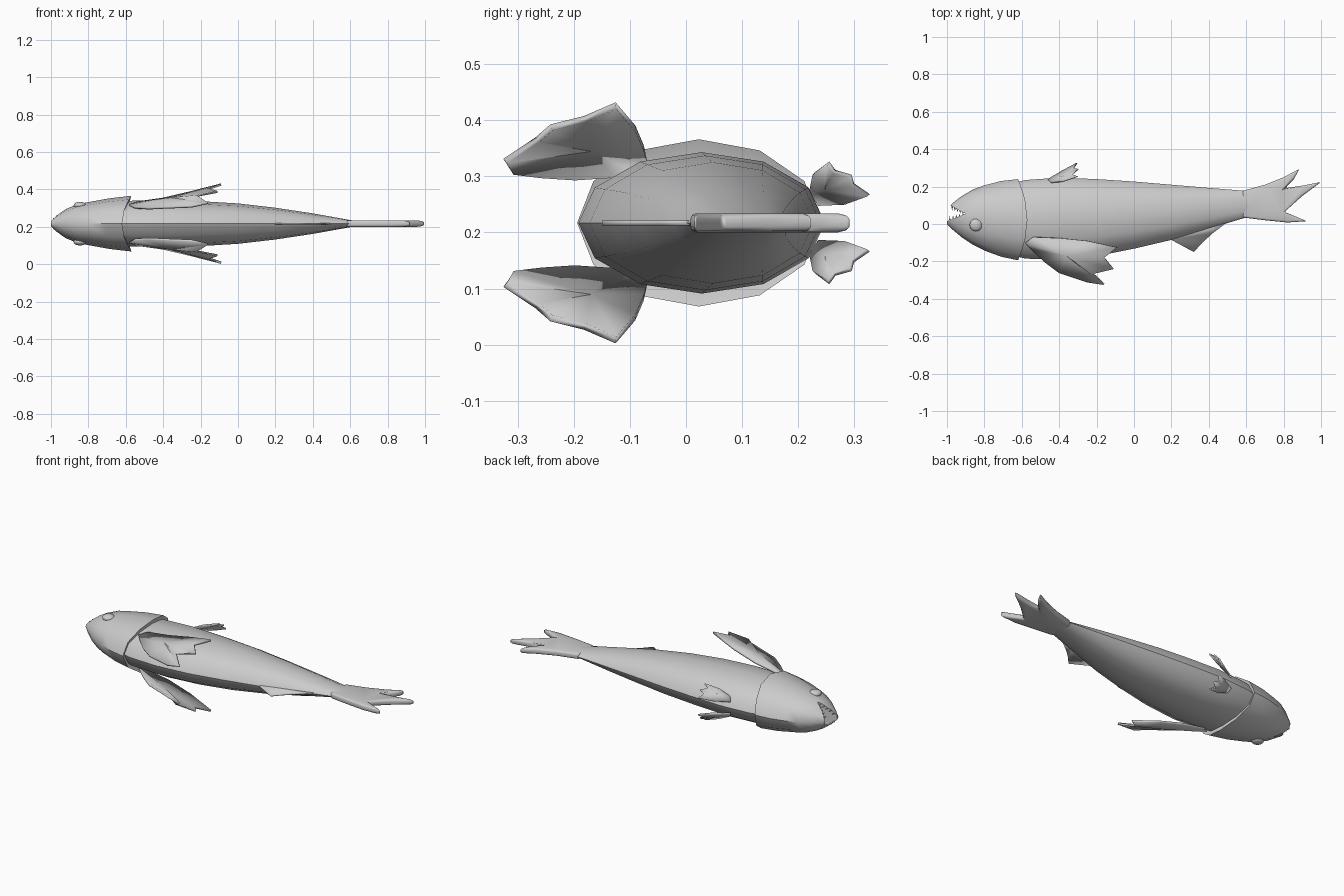
import bpy, bmesh, math
from mathutils import Matrix

if "Cube" in bpy.data.objects:
    bpy.data.objects.remove(bpy.data.objects["Cube"])

CZ = 0.217   # height of the fish's plane of symmetry
SIDES = 12


def finish(name, bm, smooth=True, angle=40):
    bmesh.ops.recalc_face_normals(bm, faces=bm.faces)
    me = bpy.data.meshes.new(name)
    bm.to_mesh(me)
    bm.free()
    ob = bpy.data.objects.new(name, me)
    bpy.context.collection.objects.link(ob)
    if smooth:
        bpy.ops.object.select_all(action='DESELECT')
        ob.select_set(True)
        bpy.context.view_layer.objects.active = ob
        bpy.ops.object.shade_smooth_by_angle(angle=math.radians(angle))
    return ob


def loft(name, stations):
    """Stations are (x, y low, y high, half width, bow of the ring)."""
    bm = bmesh.new()
    rings = []
    for x, lo, hi, w, bow in stations:
        ring = []
        for i in range(SIDES):
            a = 2 * math.pi * i / SIDES
            c, s = math.cos(a), math.sin(a)
            ring.append(bm.verts.new((x + bow * (1 - c * c),
                                      (lo + hi) / 2 + c * (hi - lo) / 2, CZ + w * s)))
        rings.append(ring)
    for a, b in zip(rings, rings[1:]):
        for i in range(SIDES):
            j = (i + 1) % SIDES
            bm.faces.new((a[i], a[j], b[j], b[i]))
    bm.faces.new(rings[0])
    bm.faces.new(rings[-1])
    return finish(name, bm)


def fin(name, pts, thick, root=None, side=1):
    """Thin slab from an outline; a root point makes it a fan."""
    bm = bmesh.new()
    put = lambda p: bm.verts.new((p[0], p[1], CZ + side * (p[2] - CZ)))
    vs = [put(p) for p in pts]
    if root:
        r = put(root)
        for a, b in zip(vs, vs[1:] + vs[:1]):
            bm.faces.new((r, a, b))
    else:
        bm.faces.new(vs)
    ob = finish(name, bm)
    mod = ob.modifiers.new("thickness", 'SOLIDIFY')
    mod.thickness = thick
    mod.offset = 0
    return ob


# Body
loft("body", [
    (-0.72, -0.15, 0.20, 0.10, 0), (-0.58, -0.185, 0.235, 0.122, 0),
    (-0.40, -0.192, 0.248, 0.126, 0), (-0.20, -0.172, 0.24, 0.12, 0),
    (0.0, -0.132, 0.227, 0.108, 0), (0.2, -0.085, 0.21, 0.085, 0),
    (0.4, -0.025, 0.193, 0.055, 0), (0.6, 0.035, 0.177, 0.019, 0),
    (0.66, 0.04, 0.18, 0.012, 0)])

# Head with overlapping gill cover
HEAD = [
    (-1.0, 0.0, 0.07, 0.016, 0), (-0.97, -0.03, 0.112, 0.045, 0),
    (-0.92, -0.072, 0.15, 0.078, 0), (-0.86, -0.112, 0.185, 0.103, 0),
    (-0.80, -0.142, 0.207, 0.115, 0), (-0.71, -0.175, 0.23, 0.135, 0.02),
    (-0.62, -0.194, 0.24, 0.149, 0.05), (-0.625, -0.175, 0.222, 0.118, 0.045)]
head = loft("head", HEAD)

# Mouth notch
bm = bmesh.new()
face = bm.faces.new([bm.verts.new((x, y, 0)) for x, y in
                     ((-1.06, -0.01), (-1.0, 0.015), (-0.9, 0.055), (-0.985, 0.1), (-1.06, 0.13))])
ext = bmesh.ops.extrude_face_region(bm, geom=[face])
bmesh.ops.translate(bm, vec=(0, 0, 0.5),
                    verts=[v for v in ext["geom"] if isinstance(v, bmesh.types.BMVert)])
cutter = finish("mouth_cutter", bm, smooth=False)
cutter.hide_render = True
cutter.hide_set(True)
cut = head.modifiers.new("mouth", 'BOOLEAN')
cut.object = cutter
cut.solver = 'EXACT'


def head_width(x, y):
    for a, b in zip(HEAD, HEAD[1:]):
        if a[0] <= x <= b[0]:
            t = (x - a[0]) / (b[0] - a[0])
            lo, hi, w = (a[k] + (b[k] - a[k]) * t for k in (1, 2, 3))
            u = (y - (lo + hi) / 2) / ((hi - lo) / 2)
            return w * math.sqrt(max(0.0, 1 - u * u))
    return 0


# Teeth along both jaws
bm = bmesh.new()
for side in (-1, 1):
    for up, (x0, y0), (x1, y1) in ((1, (-0.985, 0.02), (-0.915, 0.048)),
                                   (-1, (-0.972, 0.093), (-0.915, 0.063))):
        for i in range(5):
            t = i / 4
            x, y = x0 + (x1 - x0) * t, y0 + (y1 - y0) * t
            h = 0.026 - 0.01 * t
            z = CZ + side * head_width(x, y) * 0.86
            m = Matrix.Translation((x, y + up * (h / 2 - 0.004), z)) @ \
                Matrix.Rotation(-up * math.pi / 2, 4, 'X')
            bmesh.ops.create_cone(bm, cap_ends=True, segments=6, radius1=0.006,
                                  radius2=0, depth=h, matrix=m)
finish("teeth", bm)

# Tail fin
tail = fin("tail_fin", [
    (0.58, 0.177, CZ), (0.7, 0.21, CZ), (0.8, 0.25, CZ), (0.885, 0.295, CZ),
    (0.855, 0.24, CZ), (0.81, 0.192, CZ), (0.9, 0.205, CZ), (1.0, 0.225, CZ),
    (0.9, 0.15, CZ), (0.805, 0.065, CZ), (0.925, 0.015, CZ), (0.82, 0.008, CZ),
    (0.7, 0.02, CZ), (0.58, 0.035, CZ)], 0.034)
bev = tail.modifiers.new("soft_edge", 'BEVEL')
bev.width = 0.01
bev.segments = 2

# Single fin near the tail
fin("rear_fin", [(0.19, -0.07, CZ), (0.2, -0.085, CZ), (0.32, -0.15, CZ), (0.365, -0.1, CZ),
                 (0.42, -0.05, CZ), (0.5, 0.01, CZ), (0.4, 0.0, CZ)], 0.009)

# Paired fins and eyes
for side, tag in ((1, "upper"), (-1, "lower")):
    fin("side_fin_" + tag, [
        (-0.58, -0.1, 0.315), (-0.54, -0.07, 0.33), (-0.4, -0.075, 0.35), (-0.25, -0.09, 0.385),
        (-0.09, -0.125, 0.426), (-0.16, -0.18, 0.402), (-0.11, -0.24, 0.387),
        (-0.22, -0.265, 0.365), (-0.16, -0.322, 0.327), (-0.25, -0.31, 0.308),
        (-0.4, -0.26, 0.302), (-0.48, -0.2, 0.298), (-0.55, -0.13, 0.302)],
        0.012, (-0.36, -0.17, 0.35), side)
    fin("belly_fin_" + tag, [
        (-0.46, 0.238, 0.25), (-0.38, 0.285, 0.252), (-0.305, 0.325, 0.266),
        (-0.325, 0.297, 0.285), (-0.298, 0.293, 0.3), (-0.33, 0.265, 0.308),
        (-0.30, 0.254, 0.323), (-0.38, 0.228, 0.305), (-0.445, 0.222, 0.275)],
        0.008, (-0.39, 0.25, 0.278), side)
    bm = bmesh.new()
    bmesh.ops.create_uvsphere(bm, u_segments=20, v_segments=10, radius=0.034,
                              matrix=Matrix.Translation((-0.845, -0.005, CZ + side * 0.098))
                              @ Matrix.Diagonal((1, 1, 0.55, 1)))
    finish("eye_" + tag, bm)
